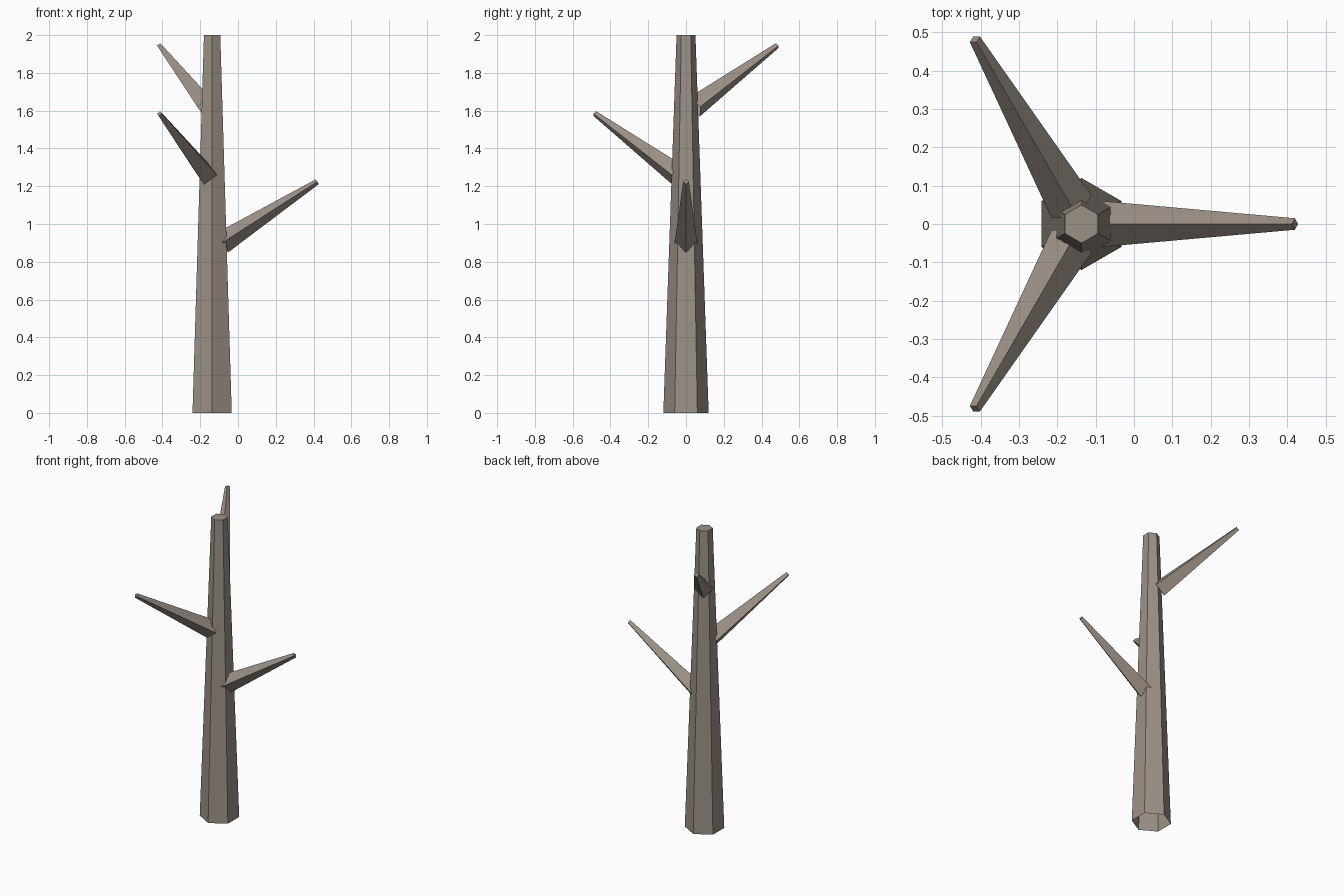
import bpy, bmesh
from math import sin, cos, pi, radians
from mathutils import Vector

if "Cube" in bpy.data.objects:
    bpy.data.objects.remove(bpy.data.objects["Cube"])

CX = -0.137  # trunk axis


def tapered(name, base, tip, side, r0, r1, n):
    """Flat-sided tapered limb with a closed tip; first corner points along side."""
    axis = (tip - base).normalized()
    other = axis.cross(side)
    bm = bmesh.new()
    rings = []
    for c, r in ((base, r0), (tip, r1)):
        rings.append([bm.verts.new(c + r * (side * cos(2 * pi * i / n) + other * sin(2 * pi * i / n)))
                      for i in range(n)])
    lo, hi = rings
    for i in range(n):
        j = (i + 1) % n
        bm.faces.new((lo[i], lo[j], hi[j], hi[i]))
    bm.faces.new(hi)
    me = bpy.data.meshes.new(name)
    bm.to_mesh(me)
    bm.free()
    ob = bpy.data.objects.new(name, me)
    bpy.context.collection.objects.link(ob)
    mat = bpy.data.materials.get("bark")
    if mat is None:
        mat = bpy.data.materials.new("bark")
        mat.diffuse_color = (0.33, 0.28, 0.235, 1)
        mat.use_nodes = True
        mat.node_tree.nodes["Principled BSDF"].inputs["Base Color"].default_value = mat.diffuse_color
    me.materials.append(mat)
    return ob


# Six-sided trunk, open underneath
tapered("trunk", Vector((CX, 0, 0)), Vector((CX, 0, 2)), Vector((0, 1, 0)), 0.12, 0.05, 6)

# Three four-sided branches spiralling up the trunk
for k, (angle, z) in enumerate(((0, 0.9), (240, 1.26), (120, 1.62))):
    a = radians(angle)
    out = Vector((cos(a), sin(a), 0))
    base = Vector((CX, 0, z)) + out * 0.052
    tip = base + 0.6 * (out * sin(1.0) + Vector((0, 0, cos(1.0))))
    tapered(f"branch_{k + 1}", base, tip, Vector((-sin(a), cos(a), 0)), 0.06, 0.015, 4)
